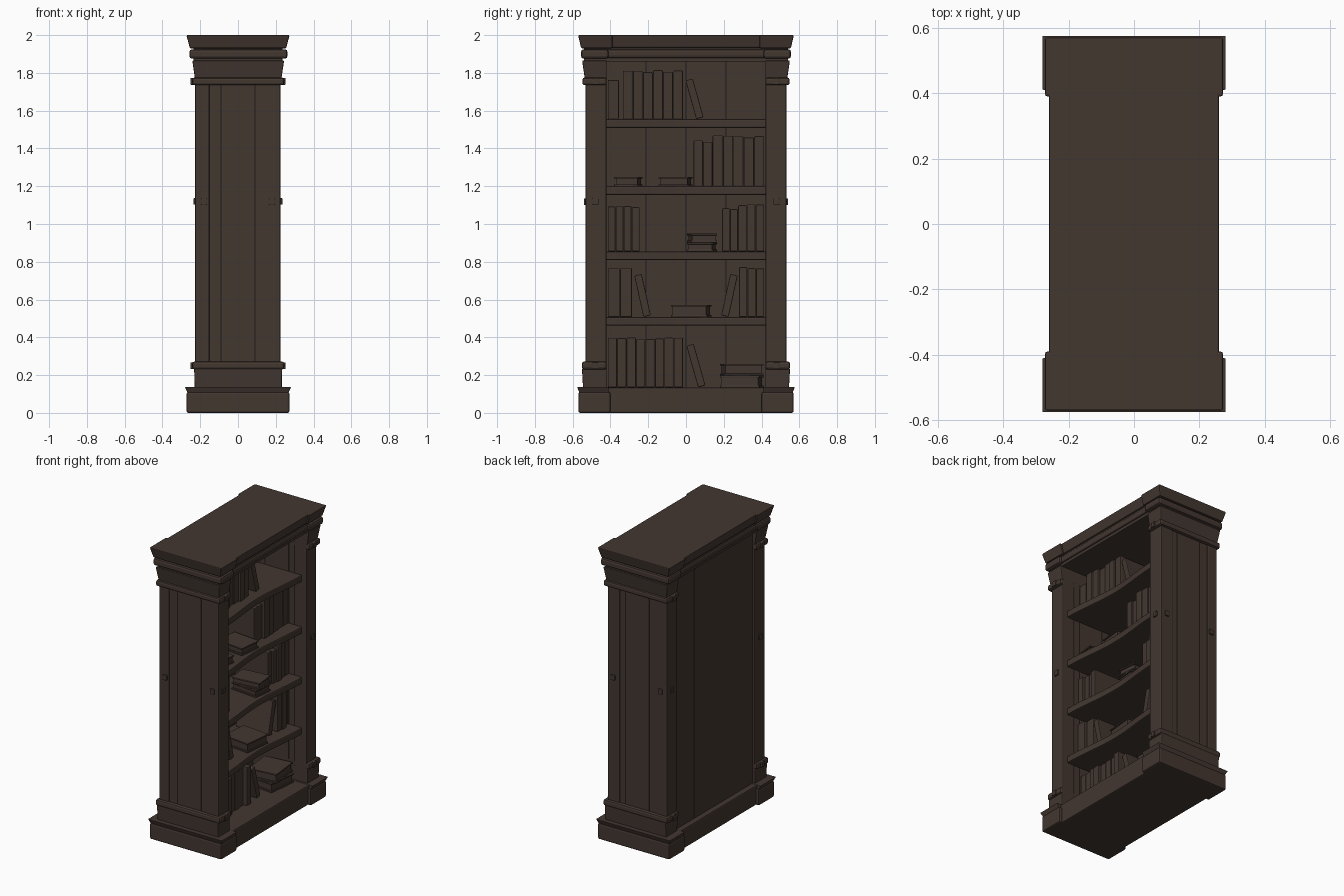
import bpy, bmesh, math, random
from mathutils import Matrix, Vector

if "Cube" in bpy.data.objects:
    bpy.data.objects.remove(bpy.data.objects["Cube"])

random.seed(4)
wood = bpy.data.materials.new("dark_brown_wood")
wood.diffuse_color = (0.056, 0.038, 0.030, 1)
wood.use_nodes = True
wood.node_tree.nodes["Principled BSDF"].inputs["Base Color"].default_value = wood.diffuse_color


def finish(name, bm, bevel):
    bmesh.ops.recalc_face_normals(bm, faces=bm.faces)
    me = bpy.data.meshes.new(name)
    bm.to_mesh(me)
    bm.free()
    me.materials.append(wood)
    ob = bpy.data.objects.new(name, me)
    bpy.context.collection.objects.link(ob)
    if bevel:
        m = ob.modifiers.new("worn_edges", 'BEVEL')
        m.width = bevel
        m.segments = 2
        m.limit_method = 'ANGLE'
    return ob


def box(name, x, y, z, bevel=0.006, flare=(0, 0), rot=None):
    """Box from ranges; flare widens the top in x and outward y."""
    bm = bmesh.new()
    bmesh.ops.create_cube(bm, size=1)
    c = Vector((sum(x) / 2, sum(y) / 2, sum(z) / 2))
    for v in bm.verts:
        top = v.co.z > 0
        v.co = Vector((v.co.x * (x[1] - x[0]), v.co.y * (y[1] - y[0]), v.co.z * (z[1] - z[0])))
        if top:
            v.co.x += math.copysign(flare[0], v.co.x)
            if (v.co.y > 0) == (c.y > 0) or abs(c.y) < 0.01:
                v.co.y += math.copysign(flare[1], v.co.y)
    ob = finish(name, bm, bevel)
    ob.matrix_world = Matrix.Translation(c) @ (rot or Matrix())
    return ob


def pair(name, x, y, z, bevel=0.006, flare=(0, 0)):
    """The same box at both ends of the case."""
    box(name + "_left", x, (-y[1], -y[0]), z, bevel, flare)
    box(name + "_right", x, y, z, bevel, flare)


# Plinth with projecting end blocks
box("plinth", (-0.25, 0.25), (-0.55, 0.55), (0.0, 0.135), 0.008)
pair("plinth_block", (-0.272, 0.272), (0.40, 0.57), (0.0, 0.11), 0.01)
pair("plinth_cap", (-0.266, 0.266), (0.41, 0.564), (0.105, 0.137), 0.003, (-0.015, -0.012))

# Corner posts and plank sides
for tag, x in (("front", (0.13, 0.225)), ("back", (-0.228, -0.15))):
    pair(tag + "_post", x, (0.42, 0.532), (0.12, 1.88), 0.008)
for i, x in enumerate(((-0.155, -0.09), (-0.09, 0.09), (0.09, 0.135))):
    pair("side_plank_%d" % i, x, (0.42, 0.528), (0.12, 1.88), 0.003)

# Pedestals and capitals wrapping the posts
pair("pedestal", (-0.23, 0.232), (0.42, 0.545), (0.13, 0.235), 0.006, (-0.002, -0.006))
pair("pedestal_band", (-0.243, 0.245), (0.42, 0.551), (0.23, 0.272), 0.012)
pair("capital_band", (-0.243, 0.245), (0.42, 0.549), (1.735, 1.775), 0.012)
pair("capital", (-0.228, 0.23), (0.42, 0.536), (1.77, 1.865), 0.005, (0.014, 0.014))
# Square pegs on the posts
for z in (0.25, 1.12, 1.755):
    w = 0.235 if z == 1.12 else 0.252
    pair("post_peg", (-w, w), (0.462, 0.495), (z - 0.018, z + 0.018), 0.004)
for x in (-0.18, 0.18):
    pair("side_peg", (x - 0.016, x + 0.016), (0.50, 0.541), (1.10, 1.136), 0.004)

# Cornice
box("frieze", (-0.235, 0.235), (-0.54, 0.54), (1.86, 1.95), 0.004)
box("cornice_moulding", (-0.245, 0.245), (-0.545, 0.545), (1.878, 1.925), 0.014)
pair("moulding_block", (-0.258, 0.262), (0.41, 0.556), (1.875, 1.925), 0.014)
box("top_slab", (-0.245, 0.245), (-0.553, 0.553), (1.933, 2.0), 0.006, (0.016, 0.014))
pair("top_slab_block", (-0.255, 0.255), (0.39, 0.555), (1.93, 2.0), 0.006, (0.018, 0.016))

# Back panel of boards, with bottom rail
for i in range(4):
    y = -0.424 + i * 0.212
    box("back_board_%d" % i, (-0.212, -0.18), (y, y + 0.212), (0.12, 1.88), 0.002)

# Shelves, with worn, hollowed front edges
shelves = [0.508, 0.855, 1.20, 1.555]
for i, z in enumerate(shelves):
    bm = bmesh.new()
    pts = [(-0.19, 0.425), (-0.19, -0.425)]
    for k in range(17):
        t = k / 16
        dip = 0.03 * math.sin(math.pi * t) ** 2
        pts.append((0.19 - dip, -0.425 + 0.85 * t))
    f = bm.faces.new([bm.verts.new((a, b, z - 0.046)) for a, b in pts])
    ext = bmesh.ops.extrude_face_region(bm, geom=[f])
    bmesh.ops.translate(bm, vec=(0, 0, 0.046),
                        verts=[v for v in ext["geom"] if isinstance(v, bmesh.types.BMVert)])
    finish("shelf_%d" % (i + 1), bm, 0.007)


# Books: upright rows, leaning ones and flat ones with page blocks
def row(y0, y1, z, top, n):
    step = (y1 - y0) / n
    for i in range(n):
        a = y0 + i * step
        h = top - random.uniform(0, 0.012)
        box("upright_book", (-0.16, 0.10 + random.uniform(-0.015, 0.015)),
            (a + 0.001, a + step - 0.001), (z, h), 0.005)


def lean(yb, yt, z, top, t=0.04):
    ang = math.atan2(yt - yb, top - z)
    h = (top - z) / math.cos(ang) - t * abs(math.sin(ang))
    cy, cz = (yb + yt) / 2, (z + top) / 2
    box("leaning_book", (-0.15, 0.10), (cy - t / 2, cy + t / 2), (cz - h / 2, cz + h / 2),
        0.005, rot=Matrix.Rotation(-ang, 4, 'X'))


def flat(y0, y1, z, top, n=1, turn=6):
    h = (top - z) / n
    for i in range(n):
        r = Matrix.Rotation(math.radians(turn * (1 if i % 2 else -1)), 4, 'Z')
        a = z + i * h
        x0, x1 = -0.06, 0.14
        box("flat_book_cover", (x0, x1), (y0, y1), (a, a + 0.01), 0.002, rot=r)
        box("flat_book_cover", (x0, x1), (y0, y1), (a + h - 0.01, a + h), 0.002, rot=r)
        box("flat_book_pages", (x0 + 0.008, x1 - 0.008), (y0 + 0.008, y1 - 0.008),
            (a + 0.005, a + h - 0.005), 0, rot=r)


# Bottom level
row(-0.415, -0.015, 0.135, 0.40, 8)
lean(0.085, 0.02, 0.135, 0.365)
flat(0.19, 0.40, 0.135, 0.26, 2)
# Second level
row(-0.415, -0.285, 0.508, 0.775, 2)
lean(-0.205, -0.255, 0.508, 0.735)
flat(-0.07, 0.125, 0.508, 0.572)
lean(0.205, 0.255, 0.508, 0.735)
row(0.28, 0.415, 0.508, 0.775, 3)
# Third level
row(-0.415, -0.245, 0.855, 1.10, 4)
flat(0.015, 0.155, 0.855, 0.95, 2)
row(0.19, 0.275, 0.855, 1.09, 2)
row(0.275, 0.415, 0.855, 1.11, 3)
# Fourth level
flat(-0.37, -0.24, 1.20, 1.25)
flat(-0.135, 0.025, 1.20, 1.25)
row(0.04, 0.14, 1.20, 1.445, 2)
row(0.14, 0.415, 1.20, 1.47, 5)
# Top level
row(-0.415, -0.355, 1.555, 1.77, 1)
row(-0.335, -0.015, 1.555, 1.815, 6)
lean(0.075, 0.015, 1.555, 1.77)
